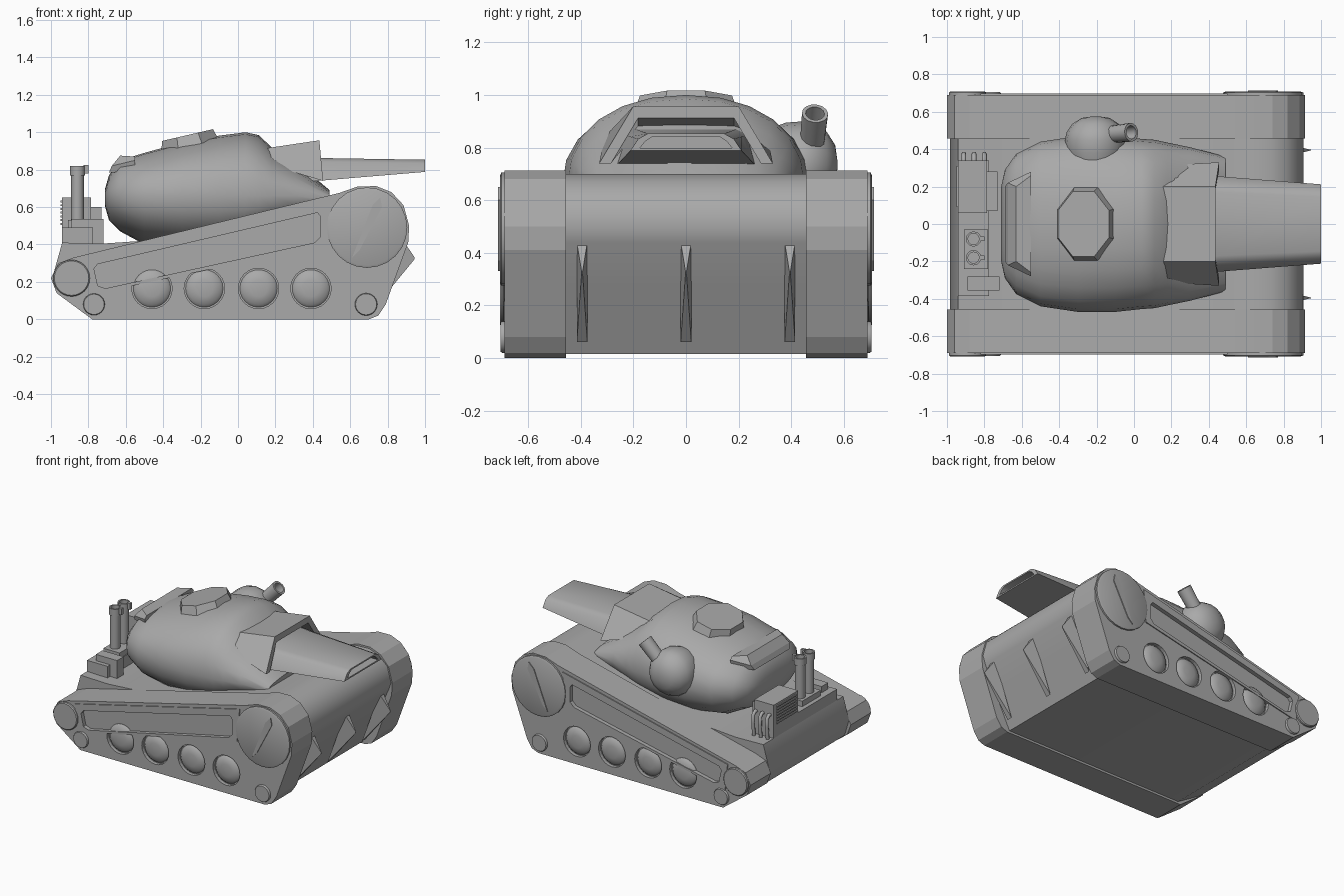
import bpy, bmesh, math
from mathutils import Matrix, Vector

if "Cube" in bpy.data.objects:
    bpy.data.objects.remove(bpy.data.objects["Cube"])

grey = bpy.data.materials.new("armour_grey")
grey.diffuse_color = (0.4, 0.4, 0.4, 1)
grey.use_nodes = True
grey.node_tree.nodes["Principled BSDF"].inputs["Base Color"].default_value = grey.diffuse_color
smooth_parts = []


def loft(name, rings, smooth=False):
    """Skin a list of equal-length vertex rings and cap both ends."""
    bm = bmesh.new()
    vs = [[bm.verts.new(p) for p in r] for r in rings]
    n = len(rings[0])
    for a, b in zip(vs, vs[1:]):
        for i in range(n):
            j = (i + 1) % n
            bm.faces.new((a[i], a[j], b[j], b[i]))
    bm.faces.new(vs[0])
    bm.faces.new(vs[-1])
    bmesh.ops.recalc_face_normals(bm, faces=bm.faces)
    me = bpy.data.meshes.new(name)
    bm.to_mesh(me)
    bm.free()
    me.materials.append(grey)
    ob = bpy.data.objects.new(name, me)
    bpy.context.collection.objects.link(ob)
    if smooth:
        smooth_parts.append(ob)
    return ob


def prism(name, xz, y0, y1, smooth=False):
    return loft(name, [[(x, y, z) for x, z in xz] for y in (y0, y1)], smooth)


def box(name, x0, x1, y0, y1, z0, z1):
    return prism(name, [(x0, z0), (x1, z0), (x1, z1), (x0, z1)], y0, y1)


def lathe(name, profile, centre, axis, n=24, smooth=True):
    """Rings of (radius, distance) about an axis."""
    q = Vector(axis).to_track_quat('Z', 'Y')
    c = Vector(centre)
    rings = [[c + q @ Vector((r * math.cos(2 * math.pi * i / n),
                              r * math.sin(2 * math.pi * i / n), d))
              for i in range(n)] for r, d in profile]
    return loft(name, rings, smooth)


def mirror(ob):
    m = ob.modifiers.new("other_side", 'MIRROR')
    m.use_axis = (False, True, False)
    return ob


def cut(ob, cutter):
    m = ob.modifiers.new("cut", 'BOOLEAN')
    m.operation, m.solver, m.object = 'DIFFERENCE', 'EXACT', cutter
    dg = bpy.context.evaluated_depsgraph_get()
    me = bpy.data.meshes.new_from_object(ob.evaluated_get(dg))
    ob.modifiers.clear()
    ob.data = me


# Tracks with recessed road wheels and a slotted armour strip
track = prism("track", [
    (-0.78, 0), (0.70, 0), (0.75, 0.02), (0.79, 0.08), (0.91, 0.41), (0.915, 0.50),
    (0.885, 0.61), (0.82, 0.68), (0.74, 0.712), (0.64, 0.71), (0.54, 0.675),
    (-0.88, 0.33), (-0.96, 0.30), (-1.0, 0.22), (-0.97, 0.14)], 0.457, 0.69)
strip = prism("armour_strip", [(-0.80, 0.13), (0.48, 0.40), (0.50, 0.64), (-0.82, 0.325)], 0.66, 0.697)
slot = prism("slot_cutter", [
    (-0.71, 0.165), (0.41, 0.41), (0.44, 0.44), (0.44, 0.55), (0.425, 0.57),
    (-0.75, 0.295), (-0.77, 0.27), (-0.75, 0.18)], 0.668, 0.8)
cut(strip, slot)
cut(track, slot)
wheel_x = (-0.46, -0.18, 0.11, 0.39)
helpers = [slot]
for x in wheel_x:
    pit = lathe("wheel_pit_cutter", [(0.108, 0), (0.108, 0.1)], (x, 0.665, 0.165), (0, 1, 0), smooth=False)
    cut(track, pit)
    helpers.append(pit)
for h in helpers:
    if h in smooth_parts:
        smooth_parts.remove(h)
    bpy.data.objects.remove(h)
mirror(track)
mirror(strip)
for x in wheel_x:
    mirror(lathe("road_wheel", [(0.1, 0), (0.1, 0.02), (0.085, 0.036), (0.045, 0.044), (0.01, 0.046)],
                 (x, 0.65, 0.165), (0, 1, 0)))

# Large drive wheel, idler and small rollers
for name, x, z, r, out in (("drive_wheel", 0.69, 0.49, 0.215, 0.708), ("idler_wheel", -0.89, 0.22, 0.098, 0.708),
                           ("rear_roller", -0.77, 0.08, 0.058, 0.705), ("front_roller", 0.685, 0.08, 0.06, 0.705)):
    mirror(lathe(name, [(r, 0), (r, out - 0.656), (r * 0.94, out - 0.65)], (x, 0.65, z), (0, 1, 0)))
mirror(prism("drive_wheel_ridge", [(0.61, 0.33), (0.65, 0.37), (0.77, 0.60), (0.76, 0.65), (0.72, 0.61)], 0.70, 0.714))

# Hull between the tracks
prism("hull", [
    (-0.76, 0.015), (0.68, 0.015), (0.74, 0.14), (0.81, 0.28), (0.885, 0.44), (0.905, 0.50),
    (0.875, 0.61), (0.81, 0.67), (0.73, 0.70), (0.62, 0.695), (0.52, 0.66),
    (-0.50, 0.42), (-0.72, 0.405), (-0.94, 0.41), (-0.985, 0.25), (-0.95, 0.13)], -0.458, 0.458, True)

# Pointed ram fins on the nose
for y in (-0.395, 0, 0.395):
    loft("nose_fin", [[(0.87, y - 0.02, 0.44), (0.87, y + 0.02, 0.44), (0.73, y + 0.02, 0.06), (0.73, y - 0.02, 0.06)],
                      [(0.945, y - 0.002, 0.33), (0.945, y + 0.002, 0.33),
                       (0.943, y + 0.002, 0.32), (0.943, y - 0.002, 0.32)]])

# Turret: cross-sections along its length (x, half width, bottom, top)
rings = []
for x, w, zb, zt in [(-0.71, 0.20, 0.60, 0.70), (-0.69, 0.29, 0.53, 0.77), (-0.63, 0.375, 0.47, 0.85),
                     (-0.50, 0.44, 0.40, 0.89), (-0.30, 0.47, 0.37, 0.945), (-0.10, 0.47, 0.37, 0.982),
                     (0.04, 0.455, 0.39, 1.0), (0.11, 0.45, 0.42, 0.985), (0.18, 0.435, 0.45, 0.92),
                     (0.30, 0.41, 0.50, 0.85), (0.49, 0.36, 0.55, 0.69)]:
    mid = min(0.66, (zb + zt) / 2 + 0.02)
    ring = []
    for i in range(24):
        a = 2 * math.pi * i / 24
        c, s = math.cos(a), math.sin(a)
        h = zt - mid if s > 0 else mid - zb
        ring.append((x, w * math.copysign(abs(c) ** 0.92, c), mid + h * math.copysign(abs(s) ** 0.92, s)))
    rings.append(ring)
loft("turret", rings, True)

# Octagonal roof hatch, tilted with the dome
tilt = Matrix.Rotation(math.radians(-13), 3, 'Y')
loft("roof_hatch", [[Vector((-0.27, 0, 0.985)) + tilt @ Vector((
    0.14 * k * math.cos(math.pi * (i + 0.5) / 4) / 0.924,
    0.175 * k * math.sin(math.pi * (i + 0.5) / 4) / 0.924, d)) for i in range(8)]
    for k, d in ((1.12, -0.06), (1.0, 0.0))])

# Rear visor wrapping the back of the turret
loft("rear_visor", [[(-0.55, 0.27, 0.79), (-0.69, 0.20, 0.785), (-0.69, -0.20, 0.785), (-0.55, -0.27, 0.79)],
                    [(-0.55, 0.28, 0.85), (-0.675, 0.22, 0.82), (-0.675, -0.22, 0.82), (-0.55, -0.28, 0.85)],
                    [(-0.55, 0.26, 0.87), (-0.63, 0.20, 0.875), (-0.63, -0.20, 0.875), (-0.55, -0.26, 0.87)]])


# Angular hood over the gun
def arch(x, x2, w0, w1, z0, z1, t):
    return [(x2, -w0, z0), (x, -w1, z1), (x, w1, z1), (x2, w0, z0),
            (x2, w0 - t, z0), (x, w1 - t * 0.4, z1 - t), (x, -w1 + t * 0.4, z1 - t), (x2, -w0 + t, z0)]


loft("gun_hood", [arch(0.12, 0.12, 0.31, 0.2, 0.84, 0.91, 0.04), arch(0.435, 0.455, 0.33, 0.2, 0.74, 0.957, 0.045)])


# Wide flat barrel with a recessed muzzle
def section(x, w0, w1, z0, z1):
    c = (w0 - w1) * 0.35
    return [(x, -w0, z0), (x, -w1 - c, z1 - 0.02), (x, -w1 + 0.02, z1), (x, w1 - 0.02, z1),
            (x, w1 + c, z1 - 0.02), (x, w0, z0)]


loft("gun_barrel", [section(0.22, 0.28, 0.21, 0.725, 0.87), section(0.45, 0.255, 0.19, 0.742, 0.862),
                    section(1.0, 0.212, 0.165, 0.788, 0.853), section(1.0, 0.175, 0.145, 0.798, 0.843),
                    section(0.8, 0.175, 0.145, 0.798, 0.843)], True)

# Side pod with an upward-angled hollow tube
lathe("side_pod", [(0.13, 0.30), (0.16, 0.38), (0.165, 0.45), (0.155, 0.49), (0.125, 0.535), (0.075, 0.567), (0.02, 0.575)],
      (-0.205, 0, 0.735), (0, 1, 0), 16)
lathe("pod_tube", [(0.045, 0), (0.05, 0.22), (0.036, 0.22), (0.036, 0.10)], (-0.165, 0.475, 0.77),
      (0.68, 0.07, 0.72), 14)

# Engine deck at the rear
box("engine_base", -0.94, -0.775, -0.385, 0.34, 0.38, 0.49)
box("engine_box", -0.94, -0.785, 0.06, 0.34, 0.47, 0.65)
box("engine_step", -0.79, -0.73, 0.07, 0.28, 0.39, 0.60)
box("stack_plinth", -0.91, -0.78, -0.24, -0.03, 0.48, 0.53)
box("tool_box", -0.89, -0.72, -0.355, -0.28, 0.40, 0.535)
for i in range(7):
    z = 0.505 + i * 0.02
    box("grille_slat", -0.948, -0.935, 0.09, 0.31, z, z + 0.01)

# Exhaust stacks with hinged caps
for y in (-0.08, -0.18):
    lathe("exhaust_stack", [(0.034, 0.48), (0.034, 0.77), (0.041, 0.77), (0.041, 0.82), (0.03, 0.82), (0.03, 0.74)],
          (-0.858, y, 0), (0, 0, 1), 12)
    box("stack_hinge", -0.825, -0.80, y - 0.012, y + 0.012, 0.78, 0.825)

# Bent feed pipes on the end of the engine box
for x in (-0.91, -0.855, -0.80):
    cu = bpy.data.curves.new("feed_pipe", 'CURVE')
    cu.dimensions = '3D'
    cu.bevel_depth, cu.bevel_resolution = 0.013, 1
    sp = cu.splines.new('POLY')
    path = [(0.32, 0.57), (0.355, 0.575), (0.373, 0.555), (0.375, 0.50), (0.365, 0.40)]
    sp.points.add(len(path) - 1)
    for p, (y, z) in zip(sp.points, path):
        p.co = (x, y, z, 1)
    cu.materials.append(grey)
    bpy.context.collection.objects.link(bpy.data.objects.new("feed_pipe", cu))

# Smooth shading on the rounded parts
bpy.ops.object.select_all(action='DESELECT')
for ob in smooth_parts:
    ob.select_set(True)
bpy.context.view_layer.objects.active = smooth_parts[0]
bpy.ops.object.shade_smooth_by_angle(angle=math.radians(38))
